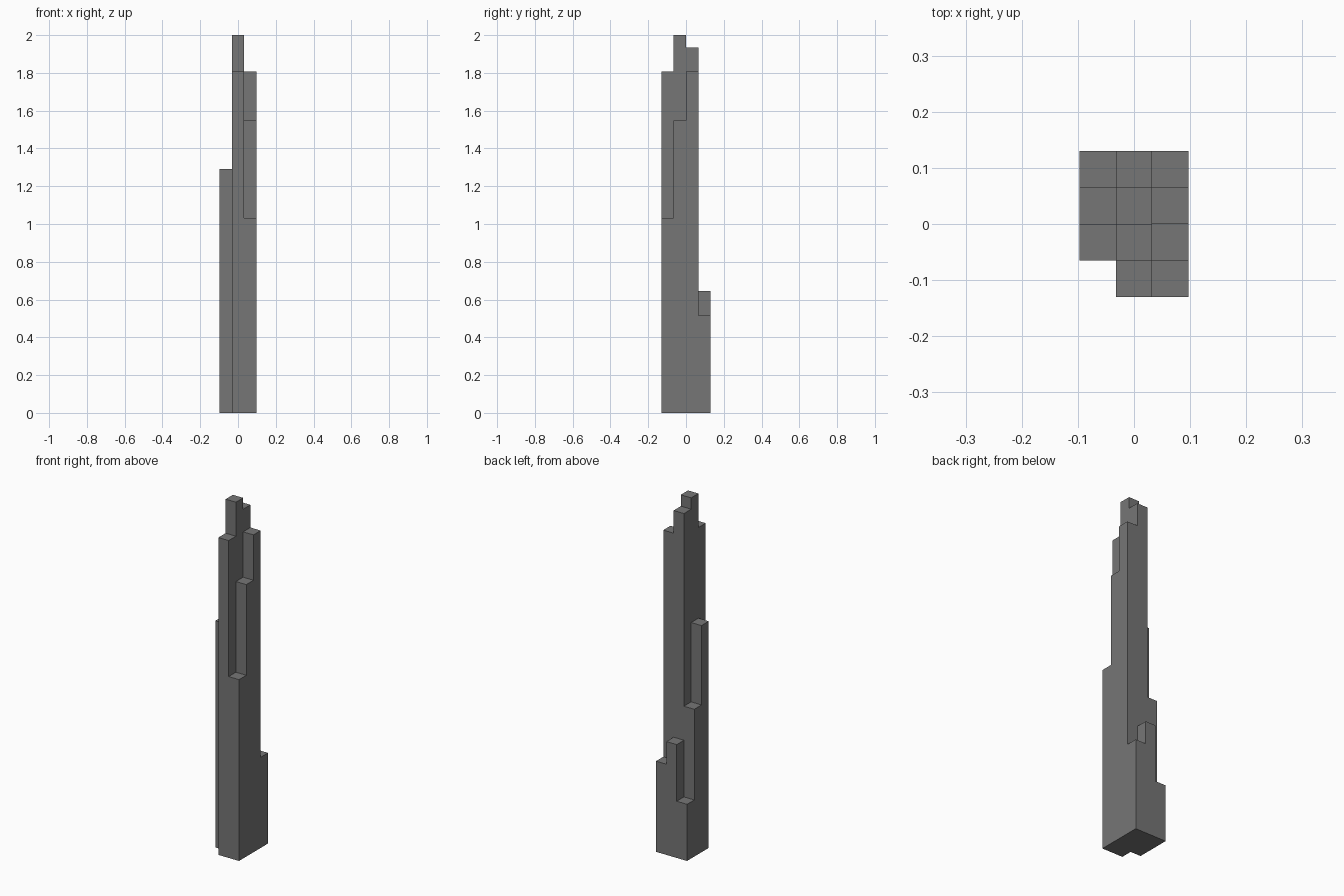
import bpy
import bmesh
from mathutils import Matrix, Vector

cube = bpy.data.objects.get("Cube")
if cube:
    bpy.data.objects.remove(cube, do_unlink=True)

CELL = 0.065      # width of one column
STEP = 2 / 31     # height of one storey

stone = bpy.data.materials.new("dark_grey_stone")
stone.use_nodes = True
stone.diffuse_color = (0.18, 0.18, 0.18, 1)
stone.node_tree.nodes["Principled BSDF"].inputs["Base Color"].default_value = stone.diffuse_color


def column(name, x, y, storeys):
    """Square column standing on the ground."""
    height = storeys * STEP
    bm = bmesh.new()
    bmesh.ops.create_cube(bm, size=1, matrix=Matrix.Translation((x, y, height / 2))
                          @ Matrix.Diagonal(Vector((CELL, CELL, height, 1))))
    mesh = bpy.data.meshes.new(name)
    bm.to_mesh(mesh)
    bm.free()
    mesh.materials.append(stone)
    bpy.context.collection.objects.link(bpy.data.objects.new(name, mesh))


# Storeys of each column, from -x to +x; the front corner at -x is open
rows = {
    "front": (0, 28, 16),
    "mid_front": (20, 31, 24),
    "mid_back": (13, 30, 28),
    "back": (5, 10, 8),
}
sides = ("right", "centre", "left")

for j, (row, heights) in enumerate(rows.items()):
    for i, (side, storeys) in enumerate(zip(sides, heights)):
        if storeys:
            column(f"{row}_{side}_column", (i - 1) * CELL, (j - 1.5) * CELL, storeys)
